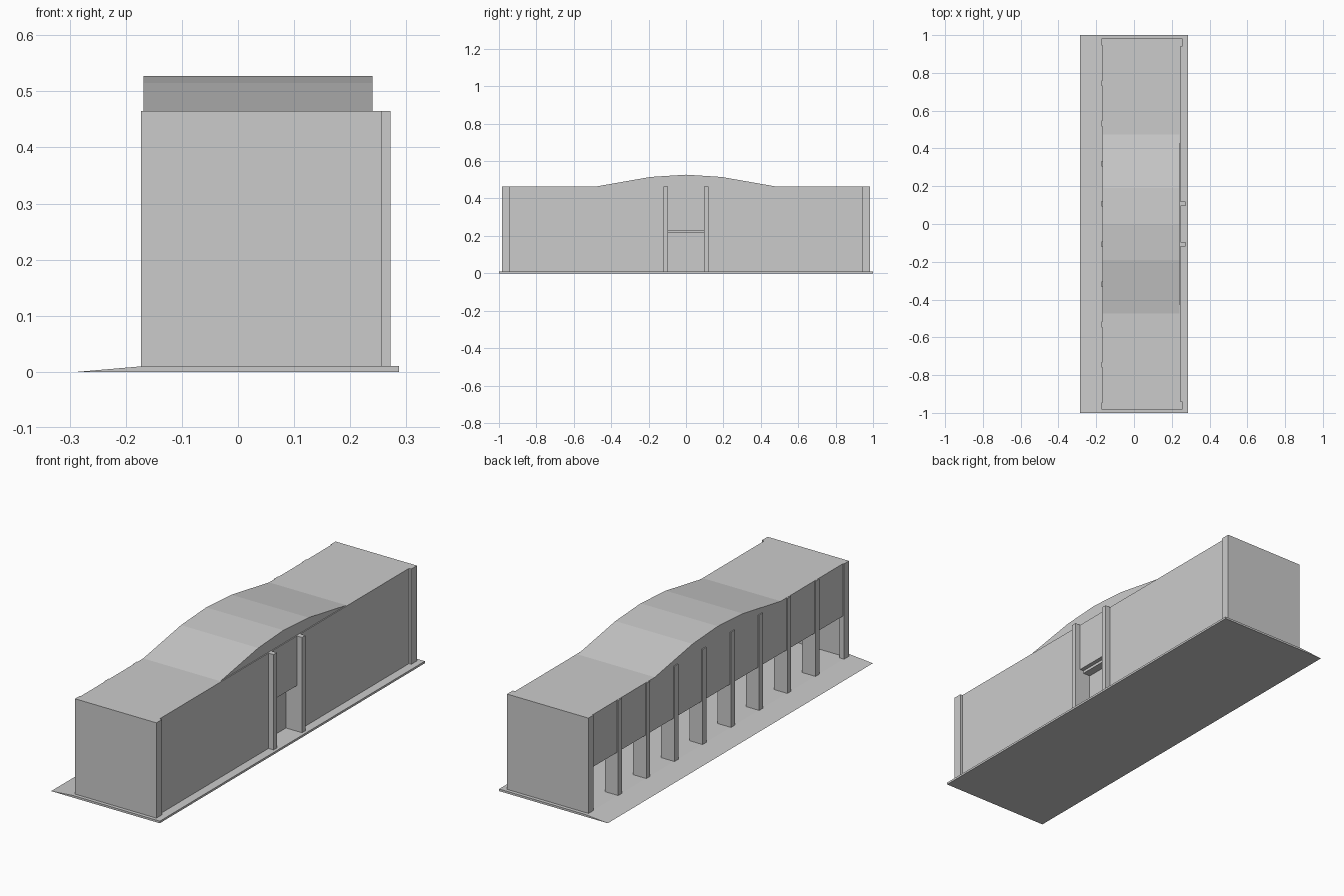
import bpy, bmesh

if "Cube" in bpy.data.objects:
    bpy.data.objects.remove(bpy.data.objects["Cube"])

ROOF = 0.465      # top of the flat roof
CEIL = 0.215      # underside of the upper storey
END = 0.983       # outer face of the end walls
BASE = 0.005      # walls are sunk slightly into the plinth


def make_object(name, bm):
    bmesh.ops.recalc_face_normals(bm, faces=bm.faces)
    mesh = bpy.data.meshes.new(name)
    bm.to_mesh(mesh)
    bm.free()
    obj = bpy.data.objects.new(name, mesh)
    bpy.context.collection.objects.link(obj)
    return obj


def box(name, x, y, z):
    bm = bmesh.new()
    bmesh.ops.create_cube(bm, size=1)
    for v in bm.verts:
        v.co = [lo + (c + 0.5) * (hi - lo) for c, (lo, hi) in zip(v.co, (x, y, z))]
    return make_object(name, bm)


def mirrored_boxes(name, x, y, z):
    """A box and its twin on the other side of y = 0."""
    box(name + "_rear", x, y, z)
    box(name + "_front", x, (-y[1], -y[0]), z)


def prism(name, points, offset):
    """Extrude a closed profile along an offset vector."""
    bm = bmesh.new()
    face = bm.faces.new([bm.verts.new(p) for p in points])
    ext = bmesh.ops.extrude_face_region(bm, geom=[face])
    moved = [g for g in ext["geom"] if isinstance(g, bmesh.types.BMVert)]
    bmesh.ops.translate(bm, verts=moved, vec=offset)
    return make_object(name, bm)


# Plinth with a ramp along the arcade side
ramp = [(-0.287, 0), (0.287, 0), (0.287, 0.01), (-0.17, 0.01)]
prism("plinth", [(x, -1, z) for x, z in ramp], (0, 2, 0))

# Flat roof and shallow faceted hump
box("flat_roof", (-0.168, 0.245), (-END, END), (0.45, ROOF))
hump = [(-0.475, 0.46), (-0.475, ROOF), (-0.19, 0.515), (0, 0.527),
        (0.19, 0.515), (0.475, ROOF), (0.475, 0.46)]
prism("roof_hump", [(-0.168, y, z) for y, z in hump], (0.408, 0, 0))

# Upper storey floor and wall over the arcade
box("upper_floor", (-0.153, 0.225), (-0.968, 0.968), (CEIL, 0.23))
box("arcade_upper_wall", (-0.168, -0.153), (-0.968, 0.968), (CEIL, 0.45))

# End walls
mirrored_boxes("end_wall", (-0.168, 0.245), (0.968, END), (BASE, 0.45))

# Entrance side: two long walls, panel over the door, recessed door wall
mirrored_boxes("entrance_wall", (0.225, 0.245), (0.12, 0.968), (BASE, 0.45))
box("door_panel", (0.225, 0.245), (-0.095, 0.095), (0.228, 0.45))
box("recessed_door", (0.17, 0.187), (-0.12, 0.12), (BASE, CEIL))
mirrored_boxes("entrance_pilaster", (0.187, 0.272), (0.095, 0.12), (BASE, ROOF))

# Corner pilasters
mirrored_boxes("entrance_corner", (0.22, 0.257), (0.94, END), (BASE, ROOF))
mirrored_boxes("arcade_corner", (-0.173, -0.15), (0.945, END), (BASE, ROOF))

# Arcade pillars running up the face of the upper wall
for i in range(4):
    yc = 0.107 + 0.2125 * i
    mirrored_boxes(f"arcade_pillar_{i + 1}", (-0.173, -0.103),
                   (yc - 0.015, yc + 0.015), (BASE, ROOF - 0.001))
